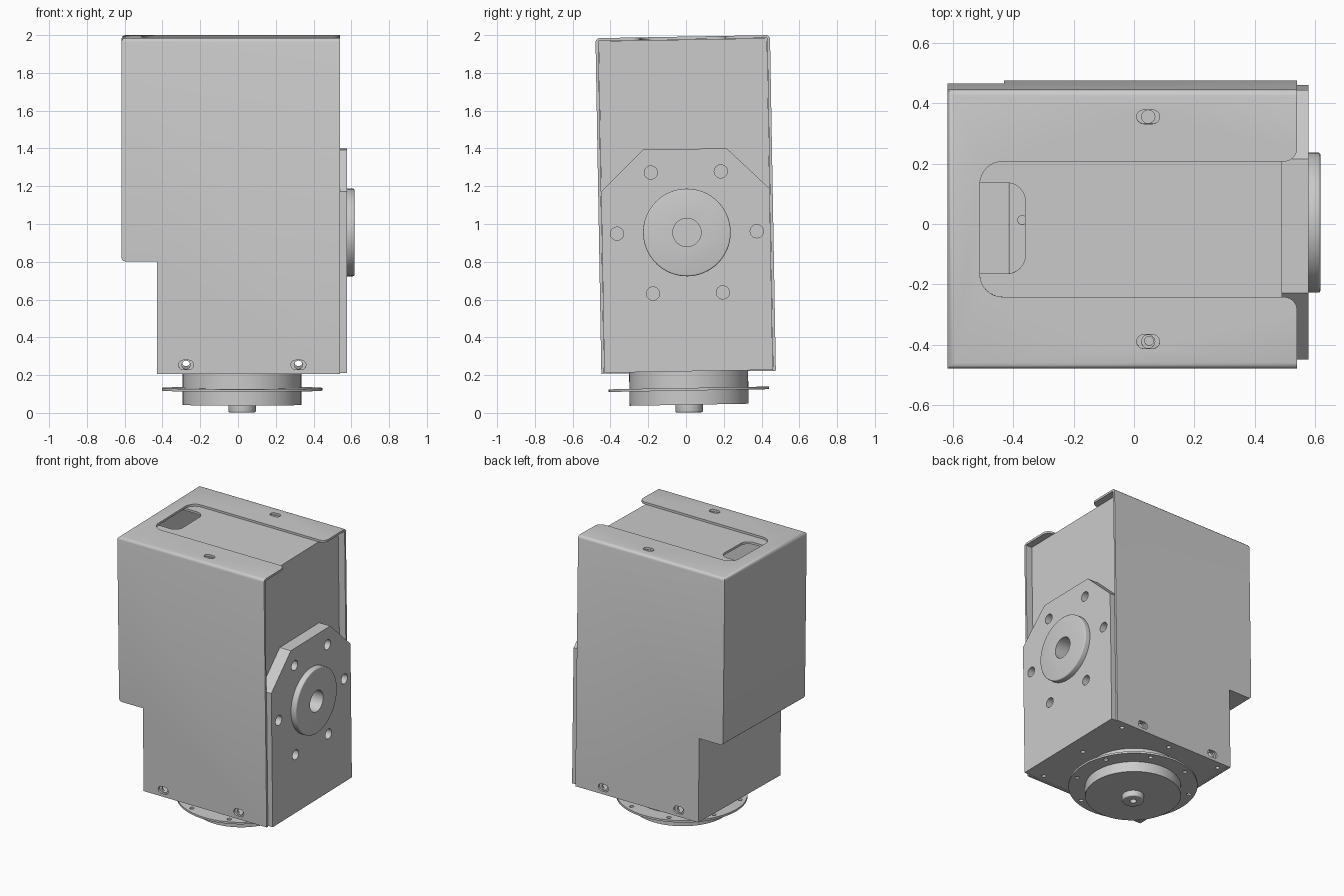
import bpy, bmesh, math
from mathutils import Matrix, Vector

if "Cube" in bpy.data.objects:
    bpy.data.objects.remove(bpy.data.objects["Cube"])

parts = []


def prism(name, pts, axis, lo, hi, bevel=None, width=0.02, keep=True):
    """Extrude a 2D outline along an axis; optionally round edges chosen by a test on two points."""
    put = {'x': lambda u, v, d: (d, u, v),
           'y': lambda u, v, d: (u, d, v),
           'z': lambda u, v, d: (u, v, d)}[axis]
    bm = bmesh.new()
    a = [bm.verts.new(put(u, v, lo)) for u, v in pts]
    b = [bm.verts.new(put(u, v, hi)) for u, v in pts]
    bm.faces.new(a)
    bm.faces.new(b)
    n = len(pts)
    for i in range(n):
        j = (i + 1) % n
        bm.faces.new((a[i], a[j], b[j], b[i]))
    bmesh.ops.recalc_face_normals(bm, faces=bm.faces)
    if bevel:
        edges = [e for e in bm.edges if bevel(e.verts[0].co, e.verts[1].co)]
        bmesh.ops.bevel(bm, geom=edges, offset=width, segments=3, profile=0.5, affect='EDGES')
    me = bpy.data.meshes.new(name)
    bm.to_mesh(me)
    bm.free()
    ob = bpy.data.objects.new(name, me)
    bpy.context.collection.objects.link(ob)
    if keep:
        parts.append(ob)
    return ob


def arc(cx, cy, r, a0, a1, n=8):
    return [(cx + r * math.cos(math.radians(a0 + (a1 - a0) * i / n)),
             cy + r * math.sin(math.radians(a0 + (a1 - a0) * i / n))) for i in range(n + 1)]


def circle(cx, cy, r, n=32):
    return arc(cx, cy, r, 0, 360, n)[:-1]


def rect(x0, x1, y0, y1):
    return [(x0, y0), (x1, y0), (x1, y1), (x0, y1)]


def slot(cx, cy, half, r):
    return arc(cx + half - r, cy, r, -90, 90) + arc(cx - half + r, cy, r, 90, 270)


def cut(target, pts, axis, lo, hi):
    c = prism("cutter", pts, axis, lo, hi, keep=False)
    c.hide_render = True
    m = target.modifiers.new("cut", 'BOOLEAN')
    m.operation = 'DIFFERENCE'
    m.solver = 'EXACT'
    m.object = c
    bpy.context.view_layer.objects.active = target
    bpy.ops.object.modifier_apply(modifier=m.name)
    bpy.data.objects.remove(c)


# folded sheet cover: stepped outline, hollow, open to the right and below
W = 0.462
TOP = 1.992


def cover_bend(p, q):
    top = p.z > 1.99 and q.z > 1.99 and min(p.x, q.x) < 0
    step = p.x < -0.6 and q.x < -0.6 and p.z < 0.9 and q.z < 0.9
    return top or step


cover = prism("sheet_cover", [(-0.617, 0.81), (-0.43, 0.81), (-0.43, 0.215), (0.54, 0.215),
                              (0.54, TOP), (-0.617, TOP)], 'y', -W, W, cover_bend)
cut(cover, [(-0.602, 0.825), (-0.415, 0.825), (-0.415, 0.1), (0.7, 0.1),
            (0.7, 1.977), (-0.602, 1.977)], 'y', -0.447, 0.447)

# long opening in the cover top, flaring at the right end
h = 0.224
opening = (arc(-0.435, -h + 0.075, 0.075, 180, 270) + arc(0.495, -h - 0.045, 0.045, 90, 0)
           + [(0.7, -h - 0.045), (0.7, h + 0.045)]
           + arc(0.495, h + 0.045, 0.045, 0, -90) + arc(-0.435, h - 0.075, 0.075, 90, 180))
cut(cover, opening, 'z', 1.9, 2.1)

# inner frame: top plate, right wall, floor and side lips
top_plate = prism("inner_top_plate", rect(-0.57, 0.49, -0.446, 0.446), 'z', 1.96, 1.976)
cut(top_plate, [(-0.53, -0.147)] + arc(-0.42, -0.087, 0.06, -90, 0)
    + arc(-0.42, 0.093, 0.06, 0, 90) + [(-0.53, 0.153)], 'z', 1.9, 2.1)
prism("inner_right_wall", rect(-0.446, 0.446, 0.22, 1.976), 'x', 0.472, 0.49)
floor = prism("floor_plate", rect(-0.414, 0.49, -0.446, 0.446), 'z', 0.22, 0.24)
for x in (-0.37, 0.05, 0.45):
    for y in (-0.4, 0, 0.4):
        if (x, y) != (0.05, 0):
            cut(floor, circle(x, y, 0.015, 16), 'z', 0.1, 0.3)

# adjusting slots with screw holes behind them
for s in (-1, 1):
    y0, y1 = sorted((s * 0.42, s * 0.5))
    lip = prism("side_lip", rect(-0.41, 0.47, 0.225, 0.36), 'y', *sorted((s * 0.432, s * 0.446)))
    for x in (-0.275, 0.32):
        cut(cover, slot(x, 0.262, 0.04, 0.025), 'y', y0, y1)
        cut(lip, circle(x, 0.262, 0.022, 20), 'y', y0, y1)
    cut(cover, slot(0.047, s * 0.372, 0.038, 0.023), 'z', 1.9, 2.1)
    cut(top_plate, circle(0.047, s * 0.372, 0.022, 20), 'z', 1.9, 2.1)

# side mounting flange with clipped corners and a ring of bolt holes
flange = prism("side_flange", [(-0.446, 0.22), (0.446, 0.22), (0.446, 1.18), (0.222, 1.397),
                               (-0.222, 1.397), (-0.446, 1.18)], 'x', 0.49, 0.577)
FY, FZ = 0.004, 0.955
for i in range(6):
    a = math.radians(60 * i)
    cut(flange, circle(FY + 0.37 * math.cos(a), FZ + 0.37 * math.sin(a), 0.035, 24), 'x', 0.45, 0.7)
cut(flange, circle(FY, FZ, 0.075), 'x', 0.45, 0.7)
pilot = prism("pilot_ring", circle(FY, FZ, 0.232, 64), 'x', 0.577, 0.617,
              lambda p, q: p.x > 0.61 and q.x > 0.61, 0.008)
cut(pilot, circle(FY, FZ, 0.075), 'x', 0.5, 0.7)

# output hub below: drum, thin drilled disc and centre tip
CX = 0.022
prism("hub_drum", circle(CX, 0, 0.315, 72), 'z', 0.043, 0.222)
disc = prism("hub_disc", circle(CX, 0, 0.425, 72), 'z', 0.118, 0.132)
for i in range(8):
    a = math.radians(45 * i + 22.5)
    cut(disc, circle(CX + 0.385 * math.cos(a), 0.385 * math.sin(a), 0.015, 16), 'z', 0, 0.3)
tip = prism("hub_tip", circle(CX, 0, 0.073, 40), 'z', 0.002, 0.045,
            lambda p, q: p.z < 0.01 and q.z < 0.01, 0.008)
cut(tip, circle(CX, 0, 0.022, 20), 'z', -0.1, 0.04)

# whole unit leans one degree; curved walls are smooth
pivot = Vector((0, 0, 1))
lean = Matrix.Translation(pivot) @ Matrix.Rotation(math.radians(1), 4, 'X') @ Matrix.Translation(-pivot)
bpy.ops.object.select_all(action='DESELECT')
for ob in parts:
    ob.data.transform(lean)
    ob.select_set(True)
bpy.context.view_layer.objects.active = cover
bpy.ops.object.shade_smooth_by_angle(angle=math.radians(35))
